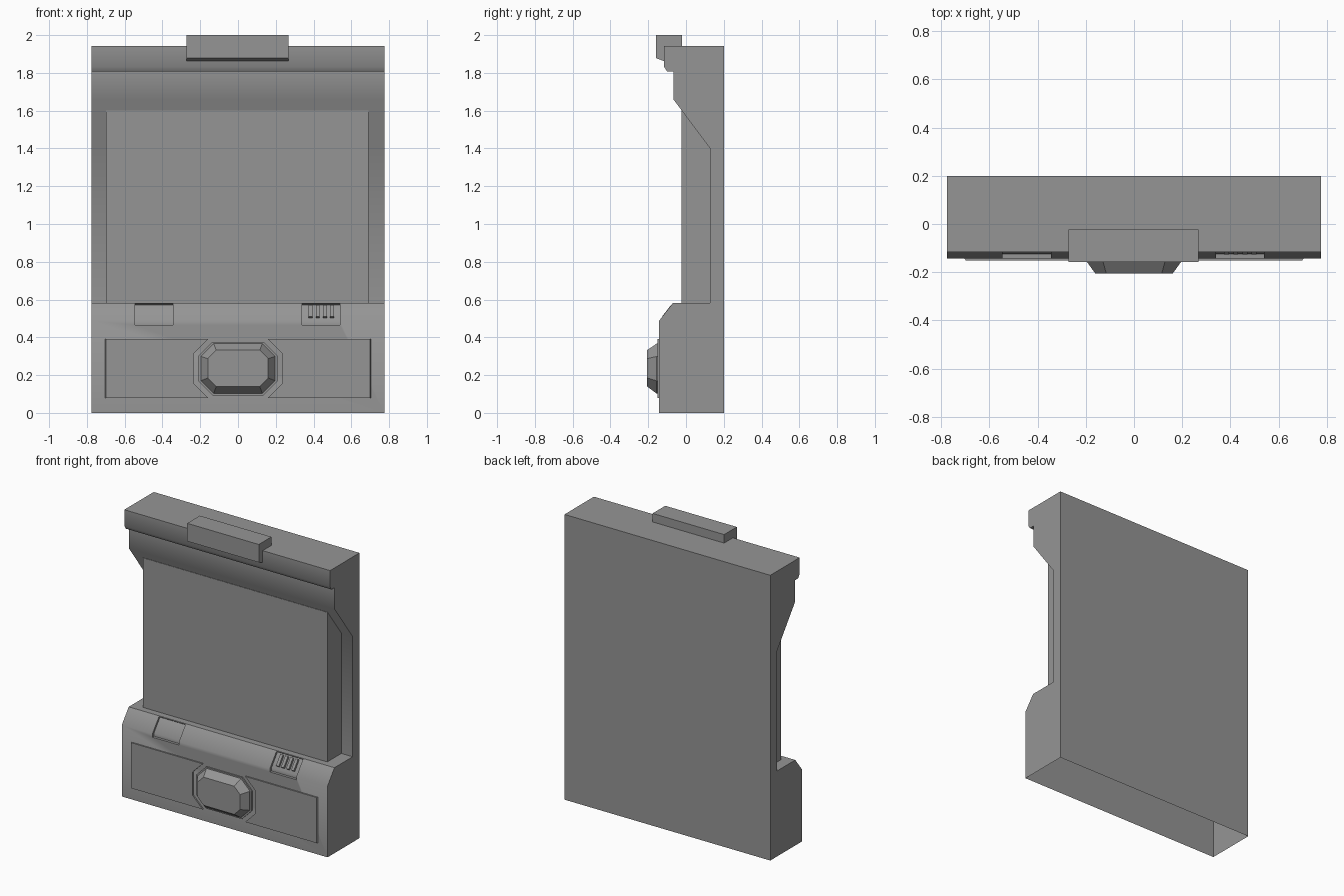
import bpy
import bmesh
from math import radians

cube = bpy.data.objects.get("Cube")
if cube:
    bpy.data.objects.remove(cube, do_unlink=True)

grey = bpy.data.materials.new("plain grey")
grey.use_nodes = True
GREY = (0.3, 0.3, 0.3, 1)
grey.diffuse_color = GREY
grey.node_tree.nodes["Principled BSDF"].inputs["Base Color"].default_value = GREY


def loft(name, rings):
    """Join equal-length rings of points into a closed solid."""
    bm = bmesh.new()
    loops = [[bm.verts.new(p) for p in ring] for ring in rings]
    n = len(loops[0])
    for a, b in zip(loops, loops[1:]):
        for i in range(n):
            j = (i + 1) % n
            bm.faces.new((a[i], a[j], b[j], b[i]))
    bm.faces.new(loops[0])
    bm.faces.new(loops[-1])
    bmesh.ops.recalc_face_normals(bm, faces=bm.faces)
    mesh = bpy.data.meshes.new(name)
    bm.to_mesh(mesh)
    bm.free()
    mesh.materials.append(grey)
    obj = bpy.data.objects.new(name, mesh)
    bpy.context.collection.objects.link(obj)
    return obj


def prism_x(name, profile, x0, x1):
    """Extrude a (y, z) profile across x."""
    return loft(name, [[(x, y, z) for y, z in profile] for x in (x0, x1)])


def octagon(half_x, z0, z1, cut, y):
    """Chamfered rectangle facing the front."""
    h, c = half_x, cut
    outline = [(-h + c, z0), (h - c, z0), (h, z0 + c), (h, z1 - c),
               (h - c, z1), (-h + c, z1), (-h, z1 - c), (-h, z0 + c)]
    return [(x, y, z) for x, z in outline]


def make_active(obj):
    bpy.ops.object.select_all(action='DESELECT')
    obj.select_set(True)
    bpy.context.view_layer.objects.active = obj


# Cabinet body: one side profile pulled across the full width
body = prism_x("cabinet_body", [
    (0.2, 0), (-0.143, 0), (-0.143, 0.487), (-0.069, 0.582), (0.126, 0.582),
    (0.126, 1.402), (-0.067, 1.66), (-0.067, 1.807), (-0.1, 1.807),
    (-0.116, 1.832), (-0.116, 1.942), (0.2, 1.942)], -0.775, 0.775)

# Two shallow recesses in the sloped ledge
recess = [(-0.2, 0.465), (-0.125, 0.465), (-0.125, 0.487), (-0.061, 0.57),
          (-0.1, 0.6), (-0.2, 0.6)]
for x0, x1 in ((-0.545, -0.345), (0.34, 0.54)):
    cutter = prism_x("recess_cutter", recess, x0, x1)
    cutter.hide_render = True
    mod = body.modifiers.new("recess", 'BOOLEAN')
    mod.operation = 'DIFFERENCE'
    mod.solver = 'EXACT'
    mod.object = cutter
    make_active(body)
    bpy.ops.object.modifier_apply(modifier=mod.name)
    bpy.data.objects.remove(cutter, do_unlink=True)

# The underside is open
bm = bmesh.new()
bm.from_mesh(body.data)
under = [f for f in bm.faces if max(v.co.z for v in f.verts) < 0.001]
bmesh.ops.delete(bm, geom=under, context='FACES')
bm.to_mesh(body.data)
bm.free()
parts = [body]

# Main panel
parts.append(prism_x("main_panel", [
    (-0.025, 0.582), (0.126, 0.582), (0.126, 1.6), (-0.025, 1.6)], -0.7, 0.69))

# Top bracket hooked over the front edge
parts.append(prism_x("top_bracket", [
    (-0.158, 2), (-0.022, 2), (-0.022, 1.935), (-0.11, 1.935),
    (-0.11, 1.86), (-0.158, 1.878)], -0.272, 0.267))

# Vent ribs in the left recess
for i in range(4):
    x = 0.384 + 0.038 * i
    parts.append(prism_x(f"vent_rib_{i + 1}", [
        (-0.114, 0.501), (-0.126, 0.511), (-0.079, 0.572), (-0.067, 0.562)],
        x - 0.01, x + 0.01))

# Lower front plates, notched around the button
for side, name in ((-1, "right"), (1, "left")):
    rings = []
    for y, edge in ((-0.143, 0.703), (-0.152, 0.698)):
        outline = [(edge, 0.08), (edge, 0.39), (0.16, 0.39),
                   (0.235, 0.315), (0.235, 0.155), (0.16, 0.08)]
        rings.append([(side * x, y, z) for x, z in outline])
    parts.append(loft(f"{name}_front_plate", rings))

# Button base and tapered button
parts.append(loft("button_base", [
    octagon(0.21, 0.093, 0.376, 0.075, -0.143),
    octagon(0.21, 0.093, 0.376, 0.075, -0.152)]))
parts.append(loft("button", [
    octagon(0.197, 0.102, 0.367, 0.068, -0.15),
    octagon(0.197, 0.102, 0.367, 0.068, -0.155),
    octagon(0.16, 0.14, 0.332, 0.045, -0.206)]))

for obj in parts:
    make_active(obj)
    angle = 20 if "button" in obj.name else 40
    bpy.ops.object.shade_smooth_by_angle(angle=radians(angle))
